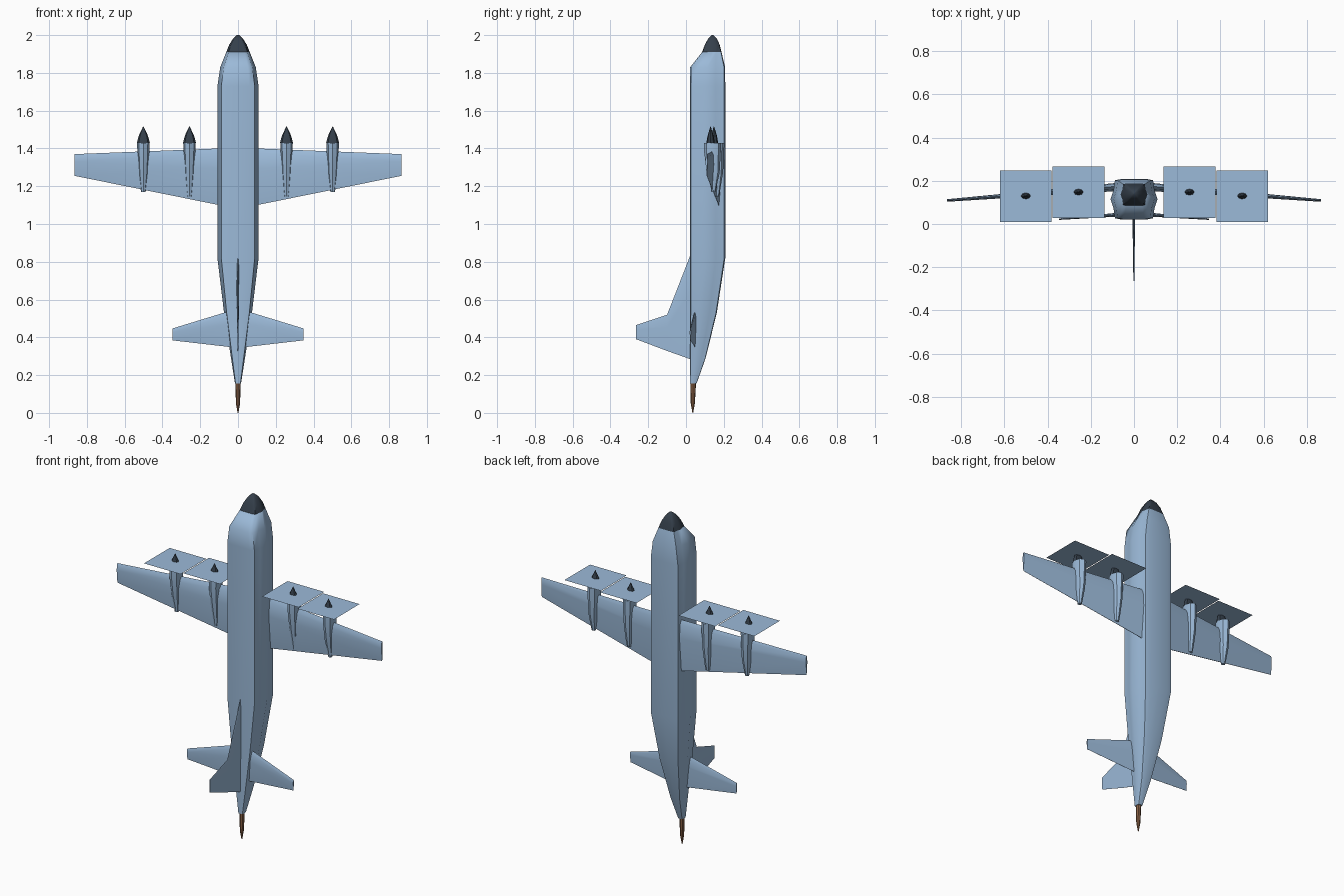
import bpy, bmesh, math

if "Cube" in bpy.data.objects:
    bpy.data.objects.remove(bpy.data.objects["Cube"])


def material(name, rgb):
    m = bpy.data.materials.new(name)
    m.diffuse_color = (*rgb, 1)
    m.use_nodes = True
    m.node_tree.nodes["Principled BSDF"].inputs["Base Color"].default_value = m.diffuse_color
    return m


BLUE = material("blue_grey", (0.33, 0.49, 0.69))
DARK = material("dark", (0.035, 0.05, 0.07))
BROWN = material("brown", (0.25, 0.12, 0.06))


def loft(name, rings, mat, mirror=False, angle=40):
    """Skin a list of equal-length rings of points and cap both ends."""
    bm = bmesh.new()
    vs = [[bm.verts.new(p) for p in r] for r in rings]
    n = len(rings[0])
    for a, b in zip(vs, vs[1:]):
        for i in range(n):
            j = (i + 1) % n
            bm.faces.new((a[i], a[j], b[j], b[i]))
    bm.faces.new(vs[0])
    bm.faces.new(vs[-1])
    bmesh.ops.recalc_face_normals(bm, faces=bm.faces)
    return finish(name, bm, mat, mirror, angle)


def finish(name, bm, mat, mirror=False, angle=40):
    me = bpy.data.meshes.new(name)
    bm.to_mesh(me)
    bm.free()
    me.materials.append(mat)
    ob = bpy.data.objects.new(name, me)
    bpy.context.collection.objects.link(ob)
    if mirror:
        ob.modifiers.new("mirror", 'MIRROR').use_mirror_merge = False
    bpy.ops.object.select_all(action='DESELECT')
    ob.select_set(True)
    bpy.context.view_layer.objects.active = ob
    bpy.ops.object.shade_smooth_by_angle(angle=math.radians(angle))
    return ob


# Boxy hull section with bulged sides, as fractions of half width / half depth
HULL = [(0, -1), (.55, -1), (.81, -.94), (.87, -.45), (1, 0), (.87, .45),
        (.81, .94), (.55, 1), (0, 1), (-.55, 1), (-.81, .94), (-.87, .45),
        (-1, 0), (-.87, -.45), (-.81, -.94), (-.55, -1)]


def hull_ring(z, hw, y0, y1):
    c, h = (y0 + y1) / 2, (y1 - y0) / 2
    return [(hw * u, c + h * v, z) for u, v in HULL]


def oval_ring(z, hw, y0, y1, x=0, n=8):
    c, h = (y0 + y1) / 2, (y1 - y0) / 2
    return [(x + hw * math.cos(2 * math.pi * i / n),
             c + h * math.sin(2 * math.pi * i / n), z) for i in range(n)]


# Fuselage, standing on its tail with its back towards -y
loft("fuselage", [hull_ring(*s) for s in [
    (.155, .016, .021, .056), (.29, .037, .021, .104), (.53, .074, .021, .163),
    (.82, .109, .021, .208), (1.73, .109, .021, .208),
    (1.83, .094, .022, .207), (1.91, .062, .085, .188)]], BLUE, angle=65)

# Nose cone and tail boom
loft("nose_cone", [hull_ring(*s) for s in [
    (1.91, .062, .085, .188), (1.95, .046, .100, .178),
    (1.982, .026, .118, .163), (2.0, .006, .136, .146)]], DARK, angle=65)
loft("tail_boom", [oval_ring(*s) for s in [
    (.155, .014, .023, .053), (.05, .011, .025, .047),
    (0, .002, .034, .038)]], BROWN)

# Wing-like surfaces: chord fraction from the leading edge, thickness fraction
FOIL = [(0, 0), (.08, -.6), (.35, -1), (1, -.05), (1, .05), (.35, .7), (.08, .5)]


def foil_ring(x, z_lead, z_trail, y, t):
    return [(x, y + t * v, z_lead + (z_trail - z_lead) * u) for u, v in FOIL]


loft("wings", [foil_ring(0, 1.405, 1.07, .180, .024),
               foil_ring(.1, 1.40, 1.10, .173, .022),
               foil_ring(.865, 1.37, 1.255, .11, .007)], BLUE, True, 35)
loft("tailplane", [foil_ring(.01, .55, .345, .05, .012),
                   foil_ring(.347, .447, .384, .023, .004)], BLUE, True, 35)


# Fin with a long dorsal fillet
def fin_ring(y, z_lead, z_trail, t):
    return [(t * v, y, z_lead + (z_trail - z_lead) * u) for u, v in FOIL]


loft("tail_fin", [fin_ring(.05, .87, .275, .009), fin_ring(.021, .83, .285, .008),
                  fin_ring(-.10, .52, .328, .005), fin_ring(-.264, .465, .39, .003)],
     BLUE, angle=35)

# Engines: nacelle, spinner and flat square propeller disc
for tag, x, c, z_end in [("inner", .257, .148, 1.145), ("outer", .501, .130, 1.17)]:
    loft(tag + "_nacelles", [oval_ring(z, hw, c + a, c + b, x) for z, hw, a, b in [
        (1.43, .033, -.034, .055), (1.38, .032, -.034, .054),
        (1.27, .026, -.019, .048), (z_end + .03, .017, .000, .032),
        (z_end, .012, .004, .026)]], BLUE, True)
    loft(tag + "_spinners", [oval_ring(z, r, c - .65 * r, c + .65 * r, x) for z, r in [
        (1.43, .034), (1.455, .028), (1.475, .021), (1.517, .001)]], DARK, True)
    bm = bmesh.new()
    h = .1195
    bm.faces.new([bm.verts.new((x + i * h, c - .001 + j * h, 1.472))
                  for i, j in [(-1, -1), (1, -1), (1, 1), (-1, 1)]])
    finish(tag + "_propeller_discs", bm, BLUE, True)
